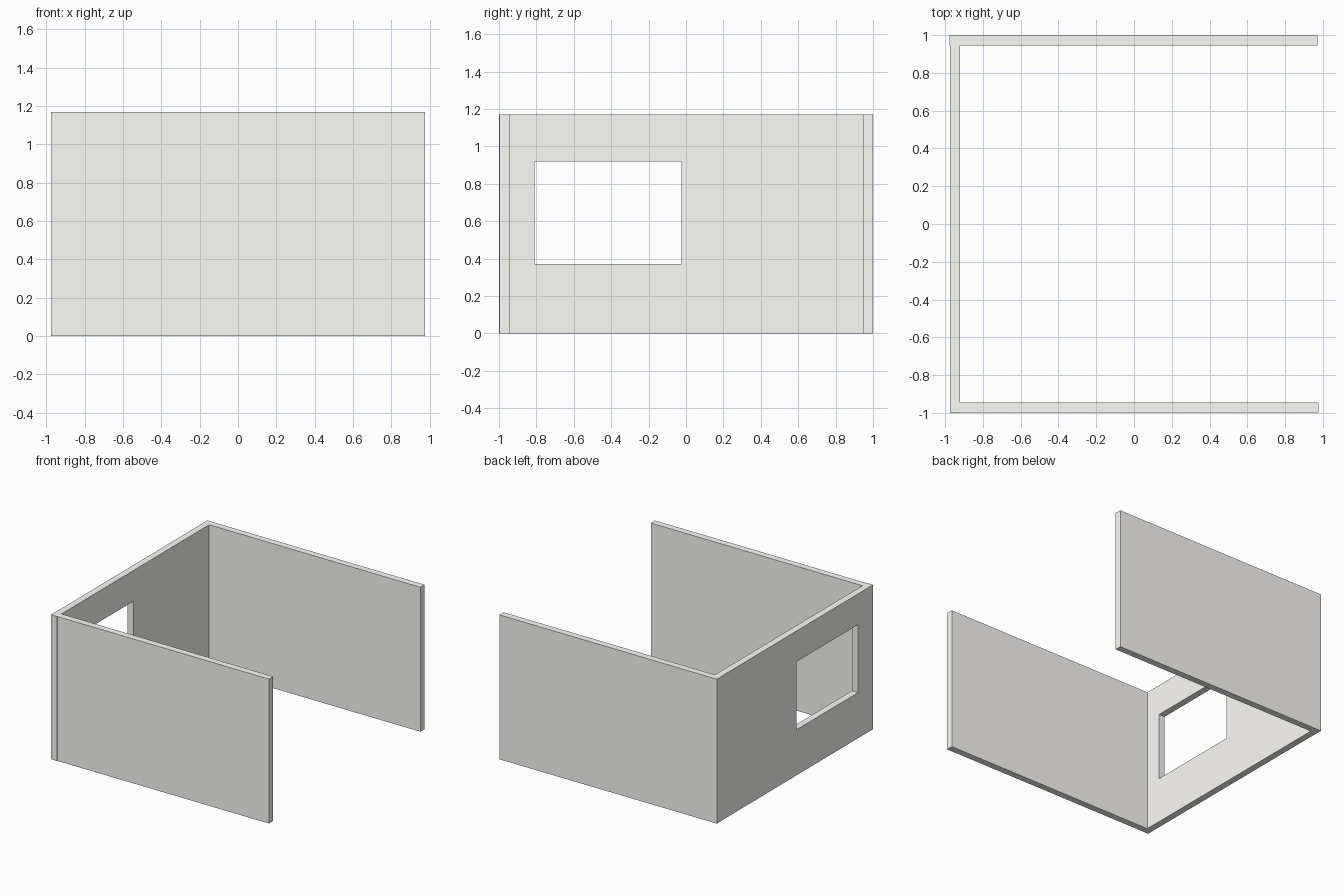
import bpy

if "Cube" in bpy.data.objects:
    bpy.data.objects.remove(bpy.data.objects["Cube"])

H = 1.17   # wall height
T = 0.054  # wall thickness
X = 0.975  # half width

# Warm off-white plaster
plaster = bpy.data.materials.new("plaster")
plaster.diffuse_color = (0.98, 0.975, 0.945, 1)
plaster.use_nodes = True
plaster.node_tree.nodes["Principled BSDF"].inputs["Base Color"].default_value = plaster.diffuse_color


def box(name, lo, hi):
    """Axis-aligned box between two corners."""
    bpy.ops.mesh.primitive_cube_add(size=1, location=[(a + b) / 2 for a, b in zip(lo, hi)])
    ob = bpy.context.object
    ob.name = name
    ob.scale = [b - a for a, b in zip(lo, hi)]
    bpy.ops.object.transform_apply(location=False, rotation=False, scale=True)
    ob.data.materials.append(plaster)
    return ob


# Long walls: the back one covers the corner, the front one butts the side wall
box("back_wall", (-X - 0.002, 1 - T, 0), (X - 0.003, 1, H))
box("front_wall", (-X + T, -0.998, 0), (X + 0.001, -0.998 + T, H))

# Side wall joining them, its end just proud of the front wall
side = box("side_wall", (-X, -1, 0), (-X + T, 1 - T, H))

# Window opening
cutter = box("window_cutter", (-X - 0.1, -0.81, 0.37), (-X + T + 0.1, -0.025, 0.92))
cutter.hide_render = True
cutter.hide_set(True)
cut = side.modifiers.new("window", 'BOOLEAN')
cut.operation = 'DIFFERENCE'
cut.solver = 'EXACT'
cut.object = cutter
